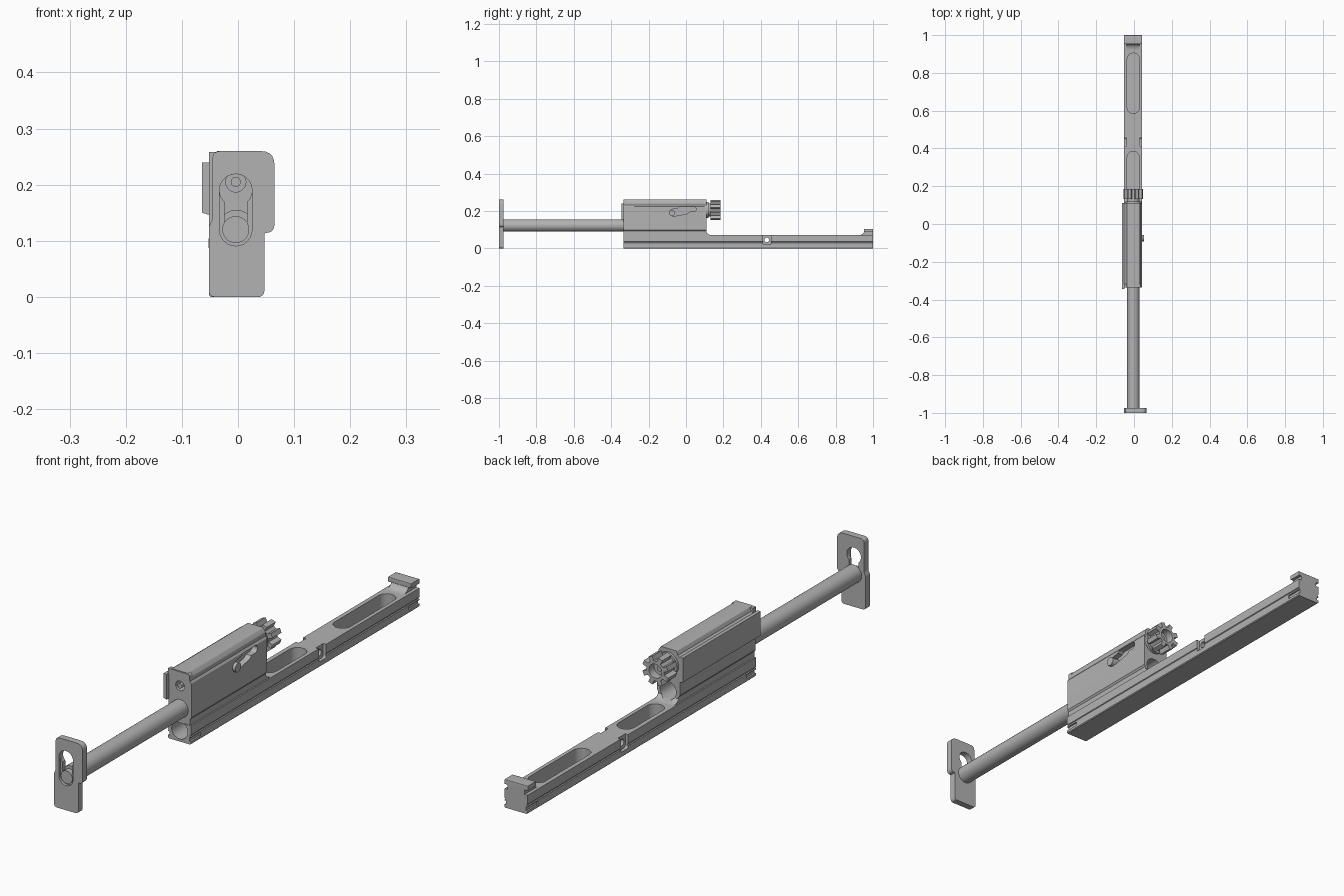
import bpy, bmesh
from math import sin, cos, pi, tau, tan, atan2
from mathutils import Vector

if "Cube" in bpy.data.objects:
    bpy.data.objects.remove(bpy.data.objects["Cube"])

GREY = (0.45, 0.45, 0.45, 1)
steel = bpy.data.materials.new("plain grey steel")
steel.use_nodes = True
steel.diffuse_color = GREY
steel.node_tree.nodes["Principled BSDF"].inputs["Base Color"].default_value = GREY

CX = -0.004      # shared centre line of rod, bolt and slots
BOLT_Z = 0.205
ROD_Z = 0.122


def prism(name, pts, axis, lo, hi):
    """Extrude a 2D outline along an axis."""
    place = {"X": lambda a, b, t: (t, a, b),
             "Y": lambda a, b, t: (a, t, b),
             "Z": lambda a, b, t: (a, b, t)}[axis]
    bm = bmesh.new()
    rings = [[bm.verts.new(place(a, b, t)) for a, b in pts] for t in (lo, hi)]
    bm.faces.new(rings[0])
    bm.faces.new(rings[1][::-1])
    n = len(pts)
    for i in range(n):
        j = (i + 1) % n
        bm.faces.new((rings[0][i], rings[1][i], rings[1][j], rings[0][j]))
    bmesh.ops.recalc_face_normals(bm, faces=bm.faces[:])
    mesh = bpy.data.meshes.new(name)
    bm.to_mesh(mesh)
    bm.free()
    mesh.materials.append(steel)
    ob = bpy.data.objects.new(name, mesh)
    bpy.context.collection.objects.link(ob)
    return ob


def circle(a, b, r, n=28):
    return [(a + r * cos(tau * i / n), b + r * sin(tau * i / n)) for i in range(n)]


def rect(a0, b0, a1, b1):
    return [(a0, b0), (a1, b0), (a1, b1), (a0, b1)]


def stadium(a0, b0, a1, b1, r, n=12):
    """Capsule outline around the segment between two points."""
    t = atan2(b1 - b0, a1 - a0)
    arc = lambda a, b, s: [(a + r * cos(s + pi * i / n), b + r * sin(s + pi * i / n))
                           for i in range(n + 1)]
    return arc(a1, b1, t - pi / 2) + arc(a0, b0, t + pi / 2)


def rounded(corners, n=5):
    """Outline with a radius on each (a, b, radius) corner."""
    out = []
    for i, (a, b, r) in enumerate(corners):
        p = Vector((a, b))
        u = (Vector(corners[i - 1][:2]) - p).normalized()
        v = (Vector(corners[(i + 1) % len(corners)][:2]) - p).normalized()
        if r == 0:
            out.append((a, b))
            continue
        d = r / tan(u.angle(v) / 2)
        start, end = p + u * d, p + v * d
        for k in range(n + 1):
            t = k / n
            q = start * (1 - t) ** 2 + p * 2 * t * (1 - t) + end * t * t
            out.append(tuple(q))
    return out


def select(ob):
    bpy.ops.object.select_all(action="DESELECT")
    ob.select_set(True)
    bpy.context.view_layer.objects.active = ob


def cut(ob, *cutter_args):
    """Subtract a prism from an object."""
    cutter = prism("cutter", *cutter_args)
    cutter.hide_render = True
    mod = ob.modifiers.new("cut", "BOOLEAN")
    mod.operation, mod.solver, mod.object = "DIFFERENCE", "EXACT", cutter
    select(ob)
    bpy.ops.object.modifier_apply(modifier=mod.name)
    bpy.data.objects.remove(cutter)


# Lower rail with a shallow groove along each side
rail = prism("lower_rail", [
    (-0.049, 0), (0.039, 0), (0.042, 0.003), (0.042, 0.029), (0.039, 0.031),
    (0.039, 0.034), (0.042, 0.036), (0.042, 0.07), (-0.052, 0.07),
    (-0.052, 0.036), (-0.049, 0.034), (-0.049, 0.031), (-0.052, 0.029),
    (-0.052, 0.003)], "Y", -0.335, 1)
for y0, y1 in ((0.155, 0.385), (0.585, 0.905)):
    cut(rail, stadium(CX, y0 + 0.032, CX, y1 - 0.032, 0.032), "Z", 0.018, 0.2)
cut(rail, circle(CX, 0.042, 0.033), "Y", -0.4, -0.26)
# Side notches and cross hole
notch = rounded([(0.412, 0.02, 0.008), (0.455, 0.02, 0.008),
                 (0.455, 0.09, 0), (0.412, 0.09, 0)])
cut(rail, notch, "X", 0.03, 0.1)
cut(rail, notch, "X", -0.1, -0.04)
cut(rail, circle(0.432, 0.045, 0.012, 20), "X", -0.1, 0.1)
# Short slits at the front and back ends of the rail sides
for y0, y1 in ((-0.4, -0.28), (0.94, 1.1)):
    for x0, x1 in ((0.036, 0.1), (-0.1, -0.046)):
        cut(rail, rect(x0, 0.012, x1, 0.026), "Y", y0, y1)

# Raised stop at the back end of the rail
fillet = [(1, 0.068), (1, 0.09), (0.955, 0.09)]
fillet += [(0.925 + 0.03 * sin(t * pi / 10), 0.098 - 0.028 * cos(t * pi / 10))
           for t in range(4, -1, -1)] + [(0.925, 0.068)]
prism("stop_neck", fillet, "X", -0.04, 0.03)
prism("stop_cap", rounded([(0.952, 0.087, 0.002), (1, 0.087, 0),
                           (1, 0.104, 0.003), (0.952, 0.104, 0.003)]),
      "X", -0.053, 0.042)

# Carrier body, stepped at the top and undercut above the rail
body = prism("carrier_body", rounded([
    (-0.047, 0.068, 0), (0.037, 0.068, 0), (0.037, 0.092, 0), (0.042, 0.099, 0),
    (0.042, 0.224, 0.002), (0.036, 0.231, 0), (0.036, 0.245, 0.003),
    (0.026, 0.26, 0.004), (-0.038, 0.26, 0.004), (-0.044, 0.245, 0),
    (-0.052, 0.24, 0.002), (-0.052, 0.099, 0), (-0.047, 0.092, 0)], 3),
    "Y", -0.333, 0.11)
# Curved saddle joining the carrier to the rail
saddle = [(0.08, 0.068), (0.08, 0.1), (0.105, 0.1)]
saddle += [(0.14 - 0.035 * cos(pi * i / 16), 0.1 - 0.03 * sin(pi * i / 16))
           for i in range(1, 9)] + [(0.14, 0.068)]
saddle = prism("rear_saddle", saddle, "X", -0.047, 0.037)
for part in (body, saddle):
    cut(part, circle(CX, 0.105, 0.033), "Y", 0.0, 0.3)
cut(body, circle(CX, BOLT_Z, 0.018), "Y", -0.4, -0.3)
# Cam slot in the side
cut(body, stadium(-0.07, 0.19, 0.0, 0.203, 0.019), "X", 0.02, 0.1)
cut(body, stadium(-0.03, 0.208, 0.04, 0.21, 0.014), "X", 0.02, 0.1)
prism("cam_pin", circle(-0.075, 0.189, 0.017, 24), "X", 0.01, 0.053)
prism("firing_pin_tip", circle(CX, BOLT_Z, 0.009, 20), "Y", -0.334, -0.28)

# Front lip and side flange
prism("front_lip", rounded([(-0.052, 0.235, 0), (0.036, 0.235, 0),
                            (0.036, 0.258, 0.008), (-0.052, 0.258, 0)]),
      "Y", -0.335, -0.318)
prism("side_flange", rounded([(-0.064, 0.15, 0.002), (-0.05, 0.146, 0),
                              (-0.05, 0.24, 0), (-0.064, 0.24, 0.002)]),
      "Y", -0.345, 0.11)

# Bolt with square lugs and a hollow face
prism("bolt_neck", circle(CX, BOLT_Z, 0.034), "Y", 0.09, 0.14)
lugs = []
for i in range(8):
    a = tau * (i + 0.5) / 8
    for r, w in ((0.037, -0.23), (0.054, -0.16), (0.054, 0.16), (0.037, 0.23)):
        lugs.append((CX + r * cos(a + w), BOLT_Z + r * sin(a + w)))
bolt = prism("bolt_lugs", lugs, "Y", 0.132, 0.185)
cut(bolt, circle(CX, BOLT_Z, 0.026), "Y", 0.155, 0.3)
prism("bolt_centre", circle(CX, BOLT_Z, 0.01, 16), "Y", 0.15, 0.162)
prism("bolt_collar", circle(CX, BOLT_Z, 0.043), "Y", 0.109, 0.12)

# Operating rod with a reduced front end seated in the plate
prism("operating_rod", circle(CX + 0.001, ROD_Z, 0.033, 24), "Y", -0.976, -0.3)
prism("rod_end", circle(CX, ROD_Z - 0.002, 0.024, 24), "Y", -0.996, -0.97)

# Front plate with its keyhole
plate = prism("front_plate", rounded([
    (-0.052, 0, 0.012), (0.047, 0, 0.012), (0.047, 0.114, 0.003),
    (0.065, 0.114, 0.016), (0.065, 0.26, 0.025), (-0.046, 0.26, 0.016),
    (-0.046, 0.138, 0.006), (-0.052, 0.125, 0.006)]), "Y", -1, -0.975)
cut(plate, stadium(CX, 0.12, CX, 0.19, 0.029), "Y", -1.1, -0.99)
cut(plate, circle(CX, 0.19, 0.029), "Y", -1.1, -0.9)
cut(plate, stadium(CX, 0.12, CX, 0.18, 0.02), "Y", -1.1, -0.9)

# Smooth the round surfaces and keep the edges crisp
for ob in list(bpy.context.collection.objects):
    if ob.type == "MESH" and steel.name in ob.data.materials:
        select(ob)
        bpy.ops.object.shade_smooth_by_angle(angle=0.6)
